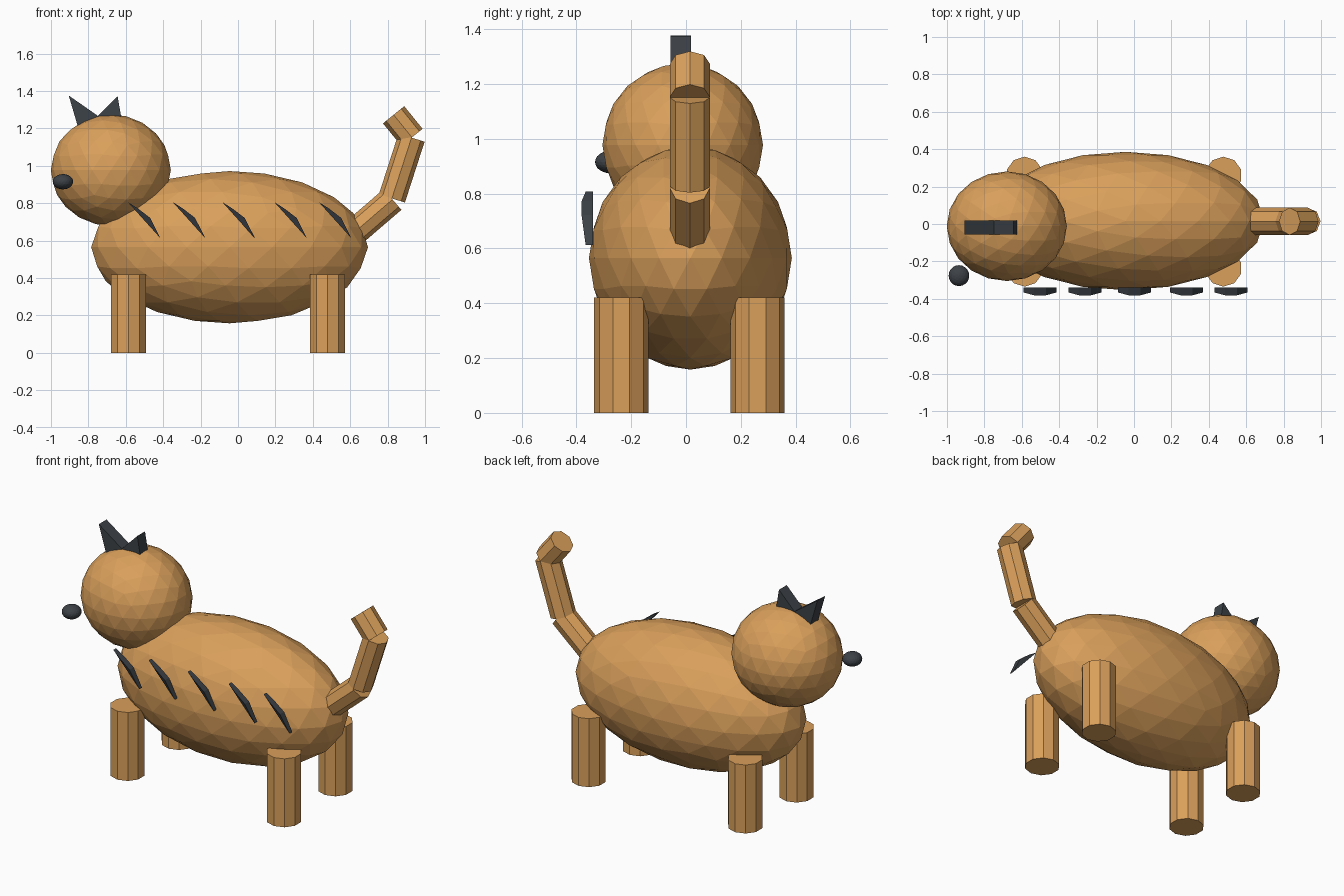
import bpy, bmesh
from mathutils import Vector, Matrix

if "Cube" in bpy.data.objects:
    bpy.data.objects.remove(bpy.data.objects["Cube"])


def colour(name, rgb):
    m = bpy.data.materials.new(name)
    m.diffuse_color = (*rgb, 1)
    m.use_nodes = True
    m.node_tree.nodes["Principled BSDF"].inputs["Base Color"].default_value = m.diffuse_color
    return m


FUR = colour("tan_fur", (0.70, 0.35, 0.105))
DARK = colour("charcoal", (0.046, 0.054, 0.063))


def finish(name, bm, mat):
    bmesh.ops.recalc_face_normals(bm, faces=bm.faces)
    me = bpy.data.meshes.new(name)
    bm.to_mesh(me)
    bm.free()
    me.materials.append(mat)
    ob = bpy.data.objects.new(name, me)
    bpy.context.collection.objects.link(ob)
    return ob


def ball(name, centre, radii, mat):
    bm = bmesh.new()
    bmesh.ops.create_icosphere(bm, subdivisions=3, radius=1)
    bm.transform(Matrix.Translation(centre) @ Matrix.Diagonal((*radii, 1)))
    finish(name, bm, mat)


def rod(name, a, b, radius, sides):
    """Capped cylinder from a to b, leaning only in the xz plane."""
    a, b = Vector(a), Vector(b)
    axis = (b - a).normalized()
    y = Vector((0, 1, 0))
    turn = Matrix((y.cross(axis), y, axis)).transposed().to_4x4()
    bm = bmesh.new()
    bmesh.ops.create_cone(bm, cap_ends=True, segments=sides, radius1=radius,
                          radius2=radius, depth=(b - a).length)
    bm.transform(Matrix.Translation((a + b) / 2) @ turn)
    finish(name, bm, FUR)


def plate(name, outline, backs, fronts):
    """Solid with an xz outline and a front/back y for each corner."""
    bm = bmesh.new()
    f = [bm.verts.new((x, y, z)) for (x, z), y in zip(outline, fronts)]
    k = [bm.verts.new((x, y, z)) for (x, z), y in zip(outline, backs)]
    n = len(outline)
    bm.faces.new(f)
    bm.faces.new(k[::-1])
    for i in range(n):
        j = (i + 1) % n
        bm.faces.new((f[i], k[i], k[j], f[j]))
    finish(name, bm, DARK)


# Body, head and nose
ball("body", (-0.045, 0.016, 0.565), (0.74, 0.37, 0.407), FUR)
ball("head", (-0.68, -0.012, 0.977), (0.321, 0.293, 0.298), FUR)
ball("nose", (-0.936, -0.276, 0.915), (0.055, 0.056, 0.041), DARK)

# Legs
for end, x in (("front", -0.585), ("back", 0.478)):
    for side, y in (("near", -0.236), ("far", 0.261)):
        rod(f"{end}_leg_{side}", (x, y, 0), (x, y, 0.42), 0.099, 10)

# Tail in three separate links
rod("tail_base", (0.57, 0.014, 0.60), (0.826, 0.014, 0.82), 0.073, 8)
rod("tail_middle", (0.823, 0.014, 0.826), (0.928, 0.014, 1.151), 0.073, 8)
rod("tail_tip", (0.930, 0.014, 1.152), (0.832, 0.014, 1.273), 0.073, 8)

# Ears as triangular slabs
ears = {"ear_left": [(-0.905, 1.376), (-0.84, 1.155), (-0.69, 1.226)],
        "ear_right": [(-0.644, 1.373), (-0.79, 1.225), (-0.62, 1.235)]}
for name, tri in ears.items():
    plate(name, tri, [0.018] * 3, [-0.057] * 3)

# Stripes along the front flank, pointed at both ends
shape = [(0, 0), (0.055, -0.035), (0.12, -0.085), (0.176, -0.195)]
for i, x in enumerate((-0.59, -0.35, -0.085, 0.193, 0.431)):
    plate(f"stripe_{i + 1}", [(x + dx, 0.807 + dz) for dx, dz in shape],
          [-0.34] * 4, [-0.366, -0.381, -0.381, -0.366])
